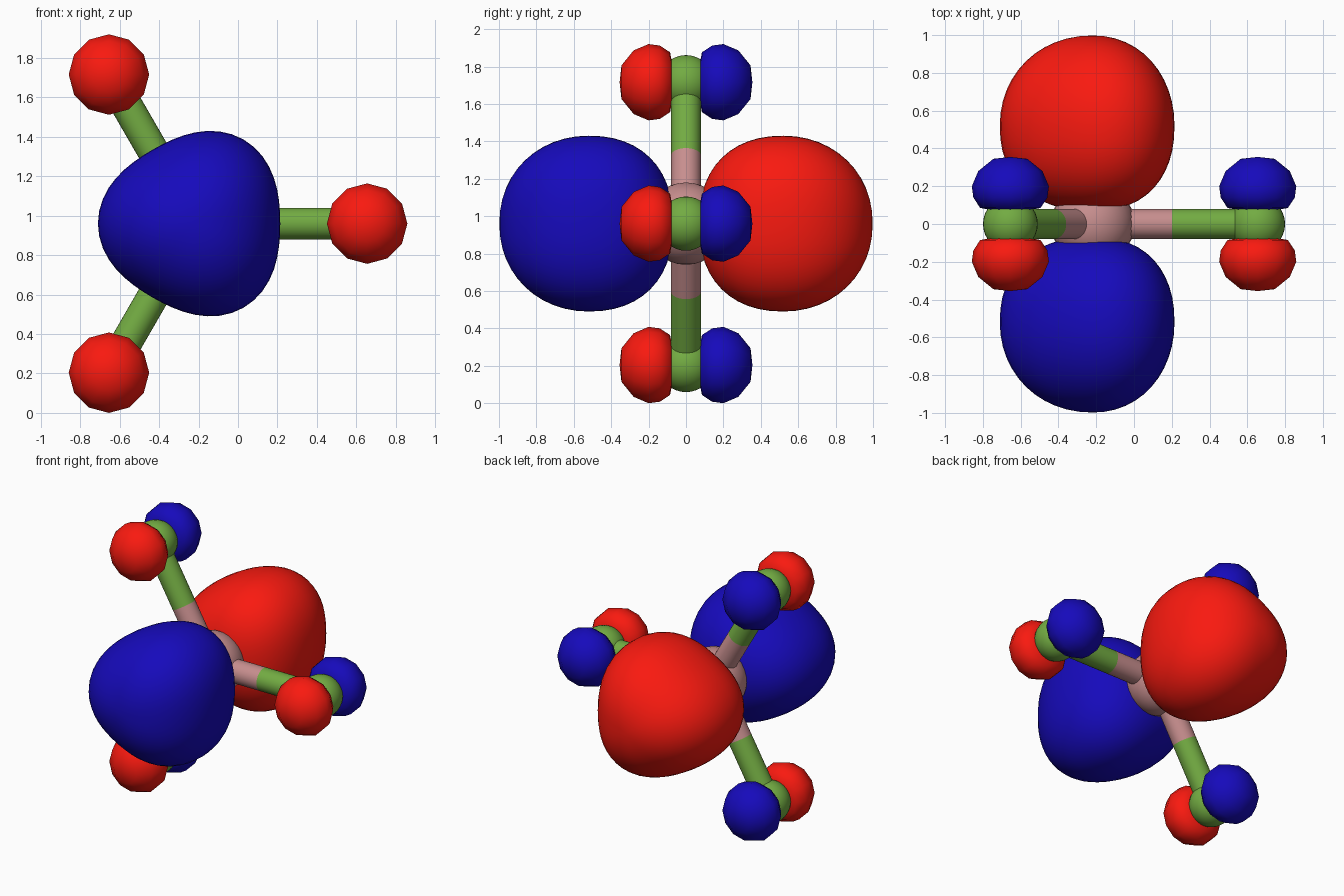
import bpy, bmesh, math
from mathutils import Vector

if "Cube" in bpy.data.objects:
    bpy.data.objects.remove(bpy.data.objects["Cube"])

def material(name, rgb):
    m = bpy.data.materials.new(name)
    m.diffuse_color = (*rgb, 1)
    m.use_nodes = True
    m.node_tree.nodes["Principled BSDF"].inputs["Base Color"].default_value = m.diffuse_color
    return m

RED = material("red", (0.95, 0.01, 0.005))
BLUE = material("blue", (0.008, 0.003, 0.5))
GREEN = material("green", (0.17, 0.41, 0.055))
PINK = material("pink", (0.57, 0.27, 0.27))

CENTRE = Vector((-0.218, 0, 0.96))
BOND = 0.873

def finish(name, mat):
    ob = bpy.context.object
    ob.name = name
    ob.data.materials.append(mat)
    bpy.ops.object.shade_smooth_by_angle(angle=math.radians(60))

def ball(name, loc, r, mat):
    bpy.ops.mesh.primitive_uv_sphere_add(segments=32, ring_count=16, radius=r, location=loc)
    finish(name, mat)

def rod(name, a, b, r, mat):
    d = b - a
    bpy.ops.mesh.primitive_cylinder_add(vertices=32, radius=r, depth=d.length, location=(a + b) / 2,
                                        rotation=d.to_track_quat('Z', 'Y').to_euler())
    finish(name, mat)

def lobe(name, loc, profile, sides, side, mat, tri=0.0):
    """Closed surface of (radius, distance) rings along y, optionally three-cornered."""
    bm = bmesh.new()
    rings = []
    for r, y in profile[1:-1]:
        ring = []
        for i in range(sides):
            t = math.tau * i / sides
            k = r * (1 - tri * math.cos(3 * t))
            ring.append(bm.verts.new((k * math.cos(t), side * y, k * math.sin(t))))
        rings.append(ring)
    for a, b in zip(rings, rings[1:]):
        for i in range(sides):
            j = (i + 1) % sides
            bm.faces.new((a[i], a[j], b[j], b[i]))
    for ring, y in ((rings[0], profile[0][1]), (rings[-1], profile[-1][1])):
        tip = bm.verts.new((0, side * y, 0))
        for i in range(sides):
            bm.faces.new((ring[i], ring[(i + 1) % sides], tip))
    bmesh.ops.recalc_face_normals(bm, faces=bm.faces)
    me = bpy.data.meshes.new(name)
    bm.to_mesh(me)
    bm.free()
    ob = bpy.data.objects.new(name, me)
    ob.location = loc
    bpy.context.collection.objects.link(ob)
    me.materials.append(mat)
    me.polygons.foreach_set("use_smooth", [True] * len(me.polygons))

# Big lobe profile: superellipse, flatter on the inner side
big = []
for i in range(25):
    a = math.pi * i / 24
    c, s = math.cos(a), math.sin(a)
    if c > 0:
        big.append((0.4625 * s ** 0.84, 0.52 - 0.45 * c ** 0.9))
    else:
        big.append((0.4625 * s ** 0.95, 0.52 + 0.478 * (-c) ** 0.97))
small = [(0, 0.07), (0.09, 0.072), (0.16, 0.085), (0.196, 0.14), (0.204, 0.2),
         (0.17, 0.28), (0.09, 0.345), (0, 0.355)]

# Central atom and its pair of lobes
ball("central_atom", CENTRE, 0.22, PINK)
lobe("front_large_lobe", CENTRE, big, 48, -1, BLUE, 0.065)
lobe("back_large_lobe", CENTRE, big, 48, 1, RED, 0.065)

# Three arms: two-coloured bond, outer atom, pair of small lobes
for n, deg in enumerate((0, 120, 240), 1):
    d = Vector((math.cos(math.radians(deg)), 0, math.sin(math.radians(deg))))
    end, mid = CENTRE + d * BOND, CENTRE + d * 0.42
    rod(f"inner_bond_{n}", CENTRE, mid, 0.08, PINK)
    rod(f"outer_bond_{n}", mid, end, 0.08, GREEN)
    ball(f"outer_atom_{n}", end, 0.145, GREEN)
    lobe(f"front_small_lobe_{n}", end, small, 12, -1, RED)
    lobe(f"back_small_lobe_{n}", end, small, 12, 1, BLUE)
